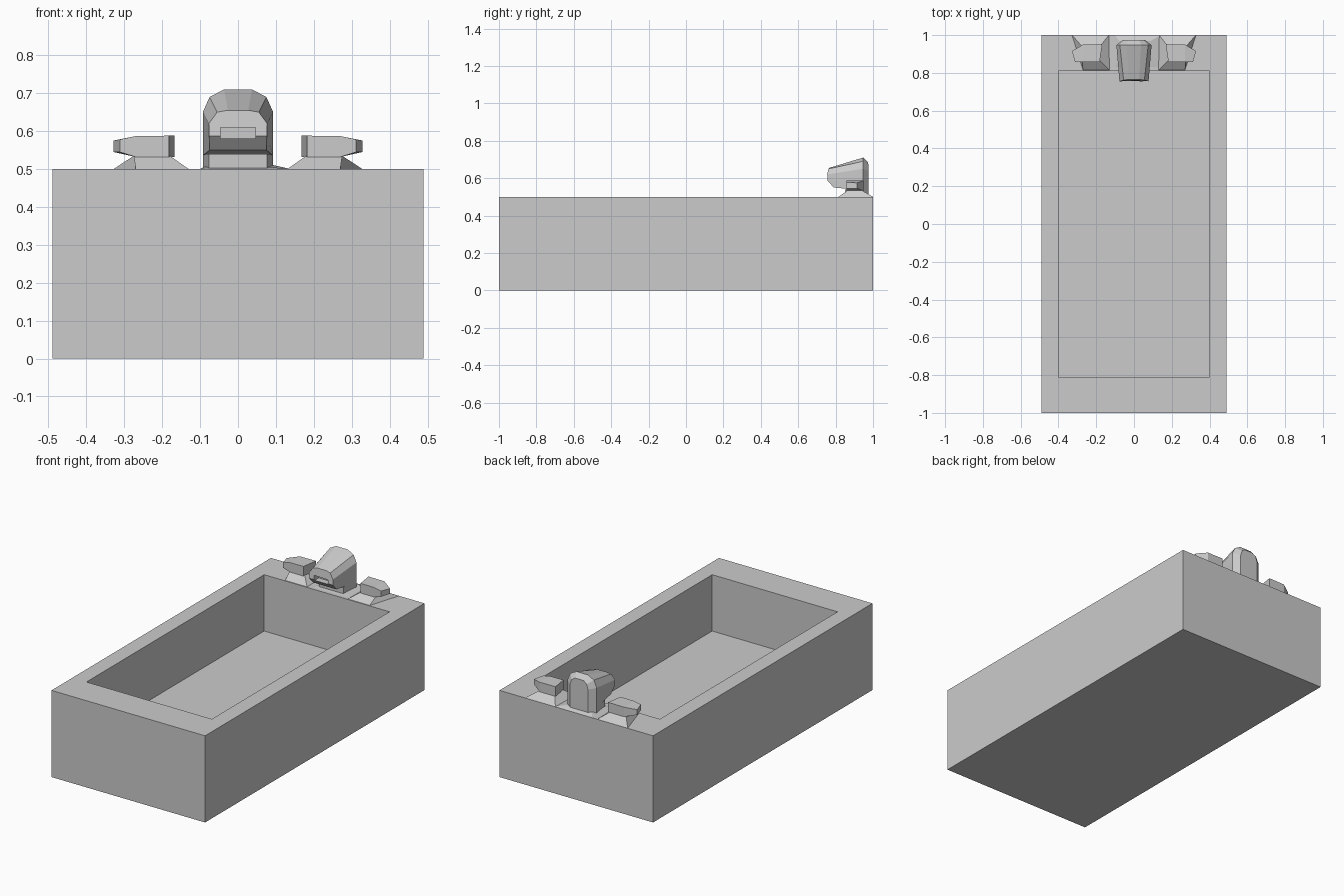
import bpy, bmesh

if "Cube" in bpy.data.objects:
    bpy.data.objects.remove(bpy.data.objects["Cube"])


def loft(name, rings, caps=(True, True)):
    """Skin a list of equal-length closed rings into a solid."""
    bm = bmesh.new()
    rows = [[bm.verts.new(p) for p in r] for r in rings]
    n = len(rows[0])
    for a, b in zip(rows, rows[1:]):
        for i in range(n):
            j = (i + 1) % n
            bm.faces.new((a[i], a[j], b[j], b[i]))
    for row, cap in zip((rows[0], rows[-1]), caps):
        if cap:
            bm.faces.new(row)
    return finish(name, bm)


def finish(name, bm):
    bmesh.ops.recalc_face_normals(bm, faces=bm.faces)
    me = bpy.data.meshes.new(name)
    bm.to_mesh(me)
    bm.free()
    ob = bpy.data.objects.new(name, me)
    bpy.context.collection.objects.link(ob)
    return ob


def rect(x0, x1, y0, y1, z):
    return [(x0, y0, z), (x1, y0, z), (x1, y1, z), (x0, y1, z)]


def cut(ob, cutter):
    m = ob.modifiers.new("cut", 'BOOLEAN')
    m.object, m.operation, m.solver = cutter, 'DIFFERENCE', 'EXACT'
    cutter.hide_render = True
    cutter.hide_viewport = True


# Tub: outer shell, rim and straight-walled basin in one skin
loft("tub", [rect(-.49, .49, -1, 1, 0), rect(-.49, .49, -1, 1, .5),
             rect(-.4, .4, -.81, .81, .5), rect(-.4, .4, -.81, .81, .175)])


# Faucet hood: arched sections from the back to the narrower spout
def arch(half):
    """half: (x, y, z) from bottom to top, mirrored to a full ring."""
    return list(half) + [(-x, y, z) for x, y, z in reversed(half)]


back = [(.058, .975, .535), (.058, .975, .60), (.058, .975, .64), (.048, .975, .67), (.028, .973, .685)]
full = [(.093, .947, .535), (.093, .947, .60), (.093, .947, .65), (.075, .947, .69), (.037, .947, .71)]
tip = [(.075, .79, .55), (.076, .757, .587), (.077, .755, .62), (.055, .762, .65), (.027, .765, .655)]
hood = loft("faucet_hood", [arch(back), arch(full), arch(tip)], (True, False))

# Spout face and the chin below it
bm = bmesh.new()
bm.from_mesh(hood.data)
bm.verts.ensure_lookup_table()
t = bm.verts[20:30]
bm.faces.new(t[1:9])
bm.faces.new((t[0], t[1], t[8], t[9]))
bmesh.ops.recalc_face_normals(bm, faces=bm.faces)
bm.to_mesh(hood.data)
bm.free()

# Slot in the spout face
slot = loft("slot_cutter", [rect(-.046, .046, .70, .80, .58), rect(-.046, .046, .70, .80, .61)])
cut(hood, slot)

# Faucet column, tapered towards the front
column = [(-.077, .85), (.077, .85), (.093, .947), (.058, .975), (-.058, .975), (-.093, .947)]
loft("faucet_column", [[(x, y, z) for x, y in column] for z in (.5, .54)])

# Low sloped skirt behind the faucet
loft("faucet_skirt", [[(-.1, 1, .5), (.14, 1, .5), (.13, .83, .5), (-.1, .83, .5)],
                      [(-.08, .97, .511), (.09, .97, .511), (.09, .87, .505), (-.08, .87, .505)]])

# Tap handles with flared bases, one per side
for side, label in ((-1, "left"), (1, "right")):
    foot = [(.13, .815), (.27, .815), (.328, 1.0), (.133, 1.0)]
    neck = [(.18, .865), (.275, .865), (.275, .94), (.18, .94)]
    loft("tap_base_" + label, [[(side * x, y, .5) for x, y in foot],
                               [(side * x, y, .535) for x, y in neck]])
    sections = [[(.182, .857, .532), (.168, .95, .532), (.168, .95, .588), (.182, .857, .588)],
                [(.27, .857, .532), (.27, .95, .532), (.27, .95, .587), (.27, .857, .587)],
                [(.312, .857, .545), (.329, .915, .545), (.329, .915, .575), (.312, .857, .578)]]
    loft("tap_handle_" + label, [[(side * x, y, z) for x, y, z in s] for s in sections])
